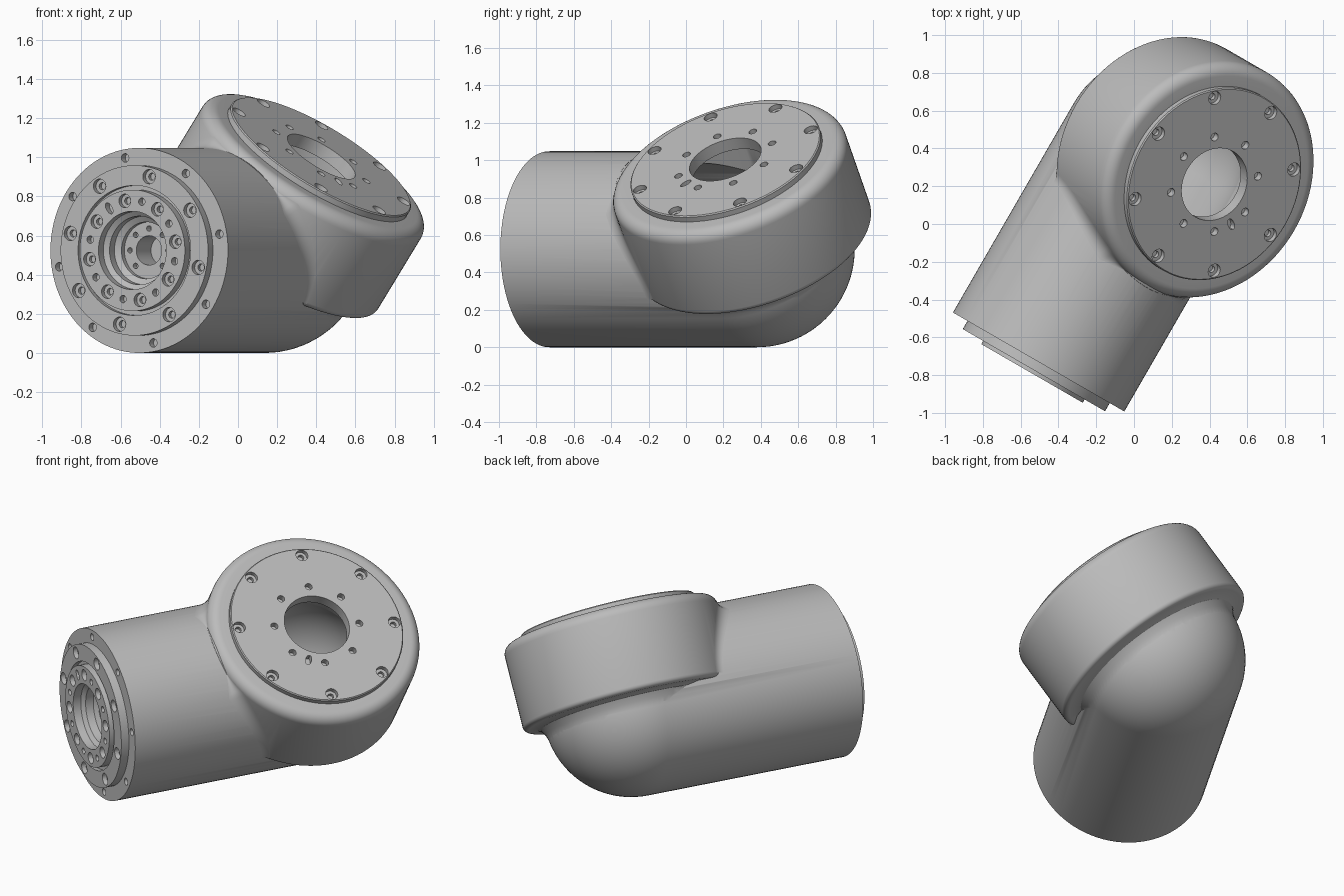
import bpy, bmesh
from math import sin, cos, pi, radians, sqrt
from mathutils import Matrix, Vector

cube = bpy.data.objects.get("Cube")
if cube:
    bpy.data.objects.remove(cube)

grey = bpy.data.materials.new("machined_grey")
grey.use_nodes = True
colour = (0.5, 0.5, 0.5, 1)
grey.diffuse_color = colour
grey.node_tree.nodes["Principled BSDF"].inputs["Base Color"].default_value = colour

# Main sizes: tube radius, tube length to the dome centre, housing radius
R1, LENGTH, R2 = 0.524, 1.28, 0.652
centre = Vector((0.135, 0.378, R1))
tube_dir = Vector((0.5, sqrt(0.75), 0))
side = Vector((sqrt(0.75), -0.5, 0))
tilt = radians(35)
disc_dir = side * sin(tilt) + Vector((0, 0, cos(tilt)))


def frame(x, y, z, origin):
    m = Matrix((x, y, z)).transposed().to_4x4()
    m.translation = origin
    return m


TUBE = frame(side, Vector((0, 0, -1)), tube_dir, centre - tube_dir * LENGTH)
DISC = frame(tube_dir.cross(disc_dir), tube_dir, disc_dir, centre)


def lathe(bm, profile, matrix, seg):
    """Spin a (radius, height) profile that starts and ends on the axis."""
    rings = []
    for r, z in profile:
        if r == 0:
            rings.append([bm.verts.new(matrix @ Vector((0, 0, z)))] * seg)
        else:
            rings.append([bm.verts.new(matrix @ Vector((r * cos(2 * pi * i / seg), r * sin(2 * pi * i / seg), z)))
                          for i in range(seg)])
    for a, b in zip(rings, rings[1:]):
        for i in range(seg):
            j = (i + 1) % seg
            bm.faces.new(dict.fromkeys((a[i], a[j], b[j], b[i])))


def finish(name, bm):
    bmesh.ops.recalc_face_normals(bm, faces=bm.faces)
    mesh = bpy.data.meshes.new(name)
    bm.to_mesh(mesh)
    bm.free()
    ob = bpy.data.objects.new(name, mesh)
    bpy.context.collection.objects.link(ob)
    return ob


def turned(name, profile, matrix, seg=96):
    bm = bmesh.new()
    lathe(bm, profile, matrix, seg)
    return finish(name, bm)


def activate(ob):
    bpy.ops.object.select_all(action='DESELECT')
    ob.select_set(True)
    bpy.context.view_layer.objects.active = ob


def combine(ob, tool, operation):
    tool.hide_render = True
    activate(ob)
    mod = ob.modifiers.new("combine", 'BOOLEAN')
    mod.operation, mod.solver, mod.object = operation, 'EXACT', tool
    bpy.ops.object.modifier_apply(modifier=mod.name)
    bpy.data.objects.remove(tool)


def arc(cx, cz, r, start, end, steps):
    return [(cx + r * cos(radians(start + (end - start) * i / steps)),
             cz + r * sin(radians(start + (end - start) * i / steps))) for i in range(steps + 1)]


# Tube with stepped mounting face and domed end
body = turned("joint_body", [
    (0, 0.25), (0.075, 0.25), (0.075, 0.1), (0.145, 0.1), (0.145, 0.07), (0.175, 0.05),
    (0.175, 0.0), (0.2, -0.02), (0.2, -0.07), (0.31, -0.07), (0.31, -0.02), (0.332, -0.02),
    (0.332, -0.05), (0.435, -0.05), (0.435, 0), (R1, 0)]
    + arc(0, LENGTH, R1, 0, 90, 24)[:-1] + [(0, LENGTH + R1)], TUBE)

# Tilted disc housing with raised output plate
housing = turned("disc_housing", [(0, 0.586), (0.525, 0.586), (0.531, 0.58), (0.531, 0.55)]
                 + arc(R2 - 0.065, 0.485, 0.065, 90, 0, 8)
                 + arc(R2 - 0.03, 0.05, 0.03, 0, -90, 5)
                 + [(0.58, 0.02), (0.55, 0.005), (0.53, -0.03), (0.515, -0.08), (0, -0.08)], DISC)
combine(body, housing, 'UNION')

# Hollow interior and central opening
combine(body, turned("tube_cavity", [(0, 0.3), (0.46, 0.3)]
                     + arc(0, LENGTH, 0.46, 0, 90, 20)[:-1] + [(0, LENGTH + 0.46)], TUBE), 'DIFFERENCE')
combine(body, turned("plate_opening", [(0, 0.02), (0.43, 0.02), (0.43, 0.515), (0.2, 0.515),
                                       (0.2, 0.65), (0, 0.65)], DISC), 'DIFFERENCE')

# Bolt holes: every cutter is a small turned pin
holes = bmesh.new()


def bolt_ring(base, height, out, ring, start, radius, counterbore=False, skip=(), stretch=1):
    if counterbore:
        pin = [(0, 0.02), (radius, 0.02), (radius, -0.028), (radius * 0.5, -0.028),
               (radius * 0.5, -0.05), (0, -0.05)]
    else:
        pin = [(0, 0.015), (radius, 0.015), (radius, -0.04), (0, -0.04)]
    pin = [(r, z * out) for r, z in pin]
    for k in range(8):
        if k not in skip:
            place = (Matrix.Rotation(radians(start + 45 * k), 4, 'Z')
                     @ Matrix.Translation((ring, 0, height)) @ Matrix.Diagonal((stretch, 1, 1, 1)))
            lathe(holes, pin, base @ place, 20)


only_first = range(1, 8)
bolt_ring(DISC, 0.586, 1, 0.484, 35, 0.037, True)
bolt_ring(DISC, 0.586, 1, 0.265, 35, 0.022)
bolt_ring(DISC, 0.586, 1, 0.262, -32, 0.018, skip=only_first, stretch=1.9)
bolt_ring(TUBE, 0, -1, 0.48, -100, 0.022)
bolt_ring(TUBE, -0.05, -1, 0.387, -77, 0.037, True)
bolt_ring(TUBE, -0.07, -1, 0.257, -100, 0.035, True)
bolt_ring(TUBE, -0.07, -1, 0.255, -122.5, 0.019, skip=(0,))
bolt_ring(TUBE, -0.07, -1, 0.255, -122.5, 0.017, skip=only_first, stretch=1.9)
bolt_ring(TUBE, 0.1, -1, 0.112, -90, 0.014)
combine(body, finish("bolt_holes", holes), 'DIFFERENCE')

# Rolling-ball blend where the tube meets the housing, fading out at the top
bm = bmesh.new()
rows = []
for i in range(81):
    a = radians(-86 + 172 * i / 80)
    r = max(0.002, min(0.08, 0.5 / cos(a) - R1))
    s, n = (R1 + r) * sin(a), (R1 + r) * cos(a)
    u = -sqrt((R2 + r) ** 2 - s * s)
    to_tube = Vector((-sin(a), 0, -cos(a)))
    to_disc = Vector((-s, -u, 0)).normalized()
    rows.append([bm.verts.new(DISC @ (Vector((s, u, n)) + to_tube.slerp(to_disc, k / 8) * r))
                 for k in range(9)])
for a, b in zip(rows, rows[1:]):
    for k in range(8):
        bm.faces.new((a[k], a[k + 1], b[k + 1], b[k]))
bmesh.ops.recalc_face_normals(bm, faces=bm.faces)
bm.faces.ensure_lookup_table()
if bm.faces[0].normal.dot(tube_dir) > 0:
    bmesh.ops.reverse_faces(bm, faces=bm.faces)
blend = finish("housing_blend", bm)
blend.data.update()
if blend.data.polygons[0].normal.dot(tube_dir) > 0:
    blend.data.flip_normals()

for ob in (body, blend):
    ob.data.materials.clear()
    ob.data.materials.append(grey)
    for face in ob.data.polygons:
        face.material_index = 0
    activate(ob)
    bpy.ops.object.shade_smooth_by_angle(angle=radians(30))
